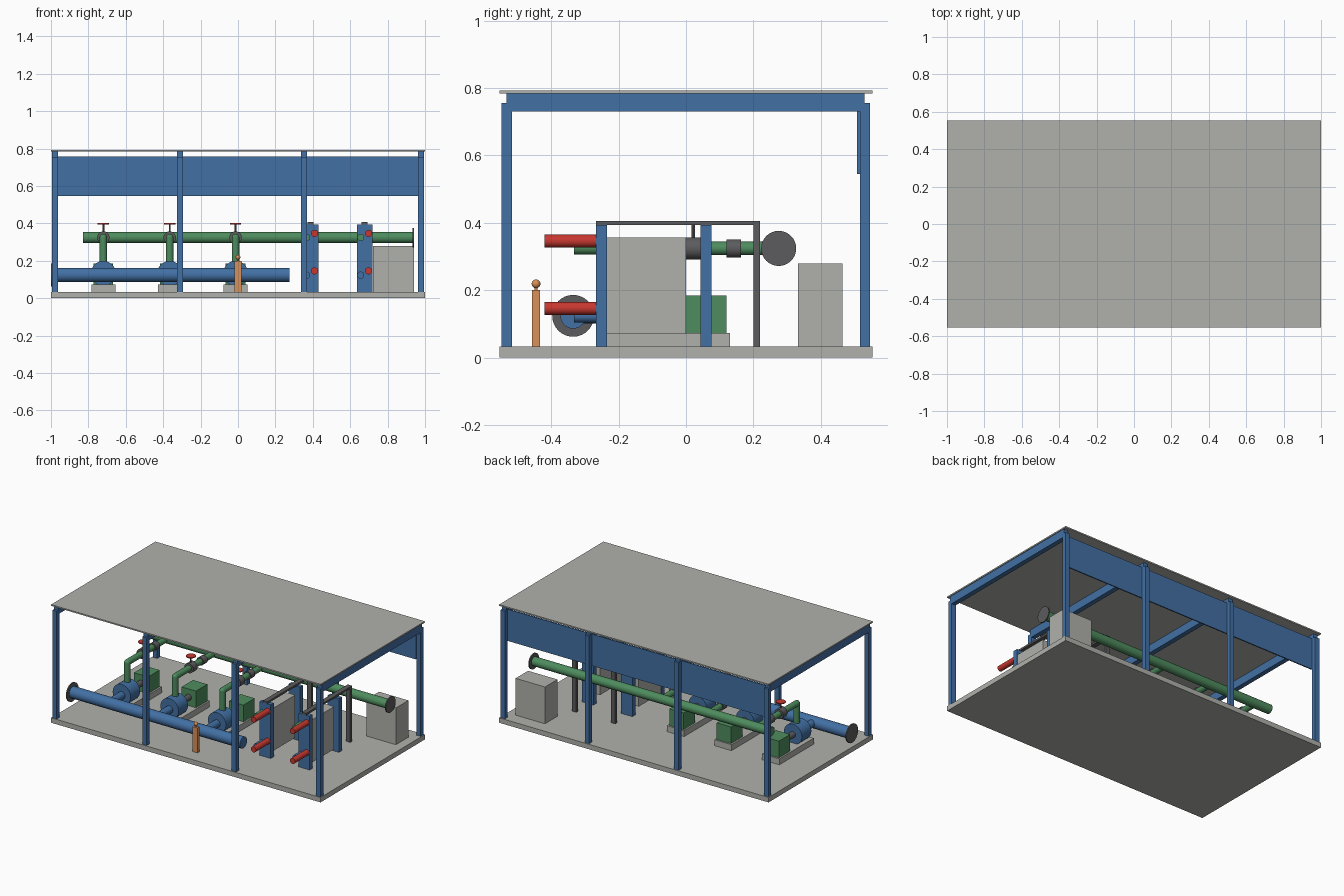
import bpy
from mathutils import Vector

if "Cube" in bpy.data.objects:
    bpy.data.objects.remove(bpy.data.objects["Cube"])


def material(name, rgb):
    m = bpy.data.materials.new(name)
    m.diffuse_color = [(c / 255 / 12.92 if c < 11 else ((c / 255 + 0.055) / 1.055) ** 2.4)
                       for c in rgb] + [1]
    m.use_nodes = True
    m.node_tree.nodes["Principled BSDF"].inputs["Base Color"].default_value = m.diffuse_color
    return m


GREY = material("concrete_grey", (176, 176, 171))
BLUE = material("steel_blue", (66, 112, 164))
GREEN = material("pipe_green", (78, 140, 94))
RED = material("hot_red", (200, 56, 48))
DARK = material("iron_dark", (92, 92, 94))
ORANGE = material("post_orange", (216, 144, 88))


def finish(name, mat, smooth=False):
    o = bpy.context.object
    o.name = name
    o.data.materials.append(mat)
    if smooth:
        bpy.ops.object.shade_smooth_by_angle()
    return o


def box(name, mat, x, y, z):
    """Box from (min, max) ranges."""
    lo, hi = Vector((x[0], y[0], z[0])), Vector((x[1], y[1], z[1]))
    bpy.ops.mesh.primitive_cube_add(size=1, location=(lo + hi) / 2)
    bpy.context.object.scale = hi - lo
    bpy.ops.object.transform_apply(location=False, rotation=False, scale=True)
    return finish(name, mat)


def rod(name, mat, a, b, r, sides=32):
    """Cylinder between two points."""
    a, b = Vector(a), Vector(b)
    d = b - a
    bpy.ops.mesh.primitive_cylinder_add(vertices=sides, radius=r, depth=d.length,
                                        location=(a + b) / 2,
                                        rotation=d.to_track_quat('Z', 'Y').to_euler())
    return finish(name, mat, True)


def ball(name, mat, p, r):
    bpy.ops.mesh.primitive_uv_sphere_add(segments=24, ring_count=12, radius=r, location=p)
    return finish(name, mat, True)


FLOOR = 0.033

# Base slab, roof sheet and rear wall panel
box("base_slab", GREY, (-1, 1), (-.553, .553), (0, FLOOR))
box("roof_sheet", GREY, (-1, 1), (-.553, .553), (.784, .793))
box("rear_panel", BLUE, (-.965, .965), (.508, .516), (.545, .757))

# Portal frames
for x in (-.978, -.311, .353, .979):
    xs = (x - .016, x + .016)
    box("front_column", BLUE, xs, (-.548, -.517), (FLOOR, .755))
    box("rear_column", BLUE, xs, (.516, .546), (FLOOR, .755))
    box("roof_beam", BLUE, xs, (-.533, .53), (.73, .784))

# Suction and discharge headers with end flanges
rod("suction_header", BLUE, (-.995, -.335, .124), (.275, -.335, .124), .038)
rod("suction_flange", DARK, (-1, -.335, .124), (-.992, -.335, .124), .062)
rod("discharge_header", GREEN, (-.83, .275, .324), (.936, .275, .324), .03)
rod("discharge_flange", DARK, (.934, .275, .324), (.942, .275, .324), .052)

# Pump sets
for x in (-.72, -.365, -.013):
    box("pump_plinth", GREY, (x - .064, x + .064), (-.235, .13), (FLOOR, .073))
    rod("pump_casing", BLUE, (x, -.205, .132), (x, -.105, .132), .067)
    rod("pump_inlet", BLUE, (x, -.335, .126), (x, -.2, .126), .025)
    rod("pump_coupling", DARK, (x, -.11, .13), (x, 0, .13), .02)
    box("pump_motor", GREEN, (x - .053, x + .053), (0, .12), (.073, .185))
    rod("riser_pipe", GREEN, (x, -.145, .18), (x, -.145, .324), .02)
    ball("riser_elbow", GREEN, (x, -.145, .324), .02)
    rod("branch_pipe", GREEN, (x, -.145, .324), (x, .275, .324), .02)
    rod("gate_valve", DARK, (x, 0, .324), (x, .045, .324), .033)
    rod("check_valve", DARK, (x, .12, .324), (x, .163, .324), .027)
    rod("valve_stem", DARK, (x, .022, .35), (x, .022, .398), .005, 12)
    rod("valve_handwheel", RED, (x, .022, .395), (x, .022, .401), .03)

# Plate heat exchangers
for x in (.388, .677):
    xs = (x - .042, x + .042)
    box("front_plate", BLUE, xs, (-.267, -.235), (FLOOR, .393))
    box("rear_plate", BLUE, xs, (.043, .075), (FLOOR, .393))
    box("plate_pack", GREY, (x - .037, x + .037), (-.235, 0), (.07, .356))
    box("carrying_bar", DARK, (x - .016, x + .016), (-.267, .22), (.393, .406))
    box("bar_post", DARK, (x - .016, x + .016), (.2, .22), (FLOOR, .393))
    for z in (.146, .346):
        rod("hot_nozzle", RED, (x + .021, -.42, z), (x + .021, -.25, z), .019)
    rod("cold_nozzle_upper", GREEN, (x - .021, -.333, .325), (x - .021, -.25, .325), .019)
    rod("cold_nozzle_lower", BLUE, (x - .021, -.333, .123), (x - .021, -.25, .123), .019)

# Control cabinet and call post
box("control_cabinet", GREY, (.722, .94), (.332, .464), (FLOOR, .28))
box("call_post", ORANGE, (-.019, .019), (-.457, -.433), (FLOOR, .2))
rod("post_neck", ORANGE, (0, -.445, .198), (0, -.445, .212), .005, 12)
ball("post_knob", ORANGE, (0, -.445, .219), .013)
